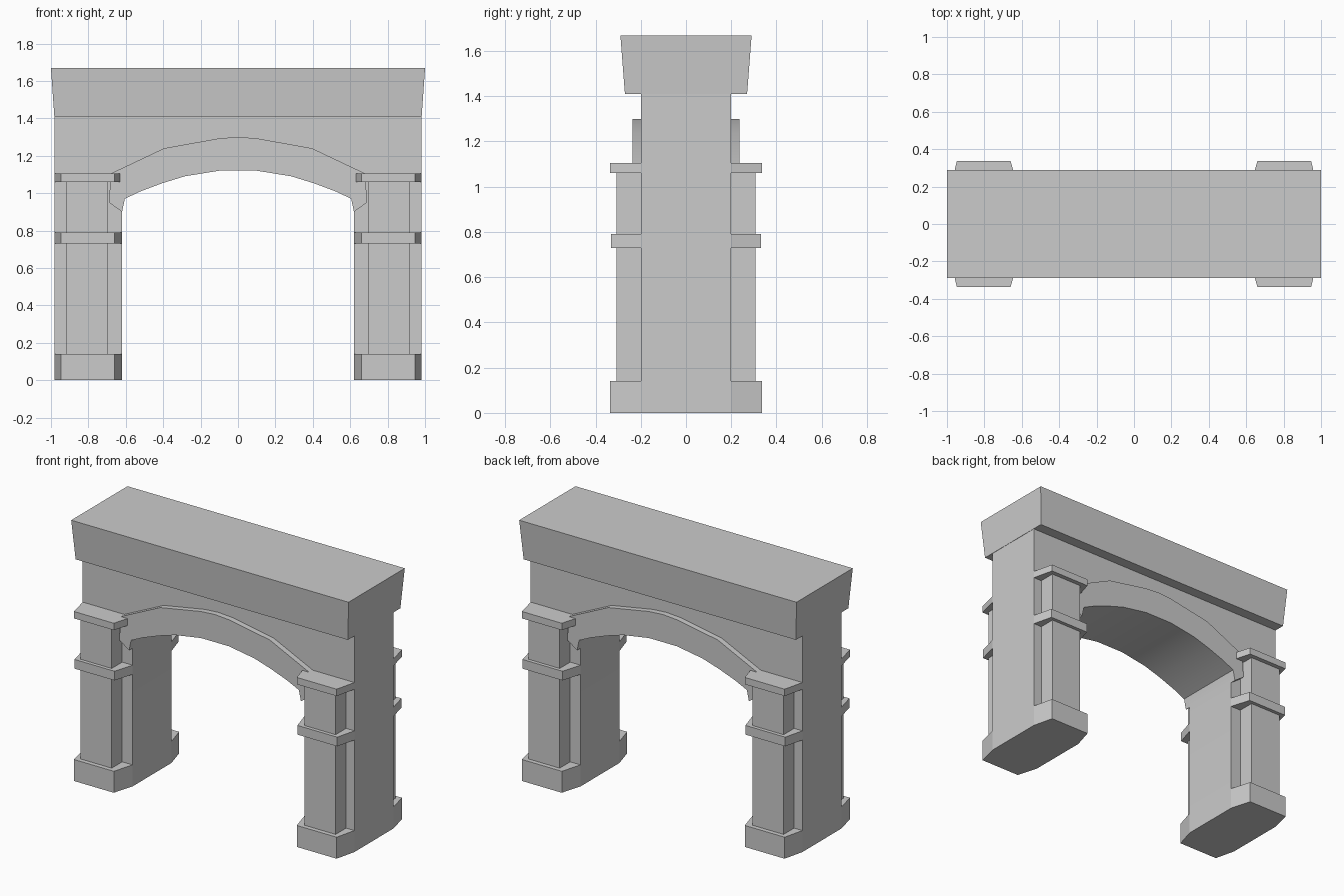
import bpy, bmesh, math

if "Cube" in bpy.data.objects:
    bpy.data.objects.remove(bpy.data.objects["Cube"])


def finish(name, bm):
    bmesh.ops.recalc_face_normals(bm, faces=bm.faces)
    me = bpy.data.meshes.new(name)
    bm.to_mesh(me)
    bm.free()
    ob = bpy.data.objects.new(name, me)
    bpy.context.collection.objects.link(ob)
    bpy.ops.object.select_all(action='DESELECT')
    ob.select_set(True)
    bpy.context.view_layer.objects.active = ob
    bpy.ops.object.shade_smooth_by_angle(angle=math.radians(35))
    return ob


def prism(name, ring_a, ring_b):
    """Closed solid between two matching rings of 3D points."""
    bm = bmesh.new()
    a = [bm.verts.new(p) for p in ring_a]
    b = [bm.verts.new(p) for p in ring_b]
    n = len(a)
    caps = [bm.faces.new(a), bm.faces.new(b[::-1])]
    for i in range(n):
        j = (i + 1) % n
        bm.faces.new((a[i], b[i], b[j], a[j]))
    bm.normal_update()
    bmesh.ops.triangulate(bm, faces=caps)
    return finish(name, bm)


def extrude_y(name, pts, y0, y1):
    return prism(name, [(x, y0, z) for x, z in pts], [(x, y1, z) for x, z in pts])


def extrude_z(name, pts, z0, z1):
    return prism(name, [(x, y, z0) for x, y in pts], [(x, y, z1) for x, y in pts])


def mirrored(pts):
    """Right half from the side to the centre, continued to the left half."""
    return pts + [(-x, z) for x, z in reversed(pts) if x > 0]


# Arch curves
inner = [(.62, .90), (.605, .97), (.52, 1.01), (.405, 1.053), (.285, 1.09), (.1, 1.12)]
outer = [(.69, .95), (.68, 1.105), (.395, 1.24), (.1, 1.293), (0, 1.30)]

# Wall with the arched opening
opening = mirrored([(.62, 0)] + inner)
extrude_y("arch_wall", opening + [(-.98, 0), (-.98, 1.43), (.98, 1.43), (.98, 0)], -.20, .20)

# Flared cornice block
def rect(hx, hy, z):
    return [(-hx, -hy, z), (hx, -hy, z), (hx, hy, z), (-hx, hy, z)]

prism("cornice", rect(.982, .27, 1.41), rect(1.0, .29, 1.668))

for side, s in (("front", -1), ("back", 1)):
    # Raised arch moulding
    extrude_y("arch_moulding_" + side, mirrored(inner) + mirrored(outer)[::-1],
              s * .199, s * .237)
    for hand, m in (("left", -1), ("right", 1)):
        tag = side + "_" + hand
        # Pilaster shaft
        extrude_z("shaft_" + tag,
                  [(m * x, s * y) for x, y in ((.92, .199), (.92, .308), (.695, .308), (.695, .199))],
                  .13, 1.07)
        # Chamfered base, middle band and capital
        for part, z0, z1, depth in (("base", 0, .14, .337), ("band", .73, .79, .331),
                                    ("capital", 1.06, 1.105, .337)):
            plan = ((.98, .20), (.947, depth), (.66, depth), (.62, .20))
            extrude_z(part + "_" + tag, [(m * x, s * y) for x, y in plan], z0, z1)
